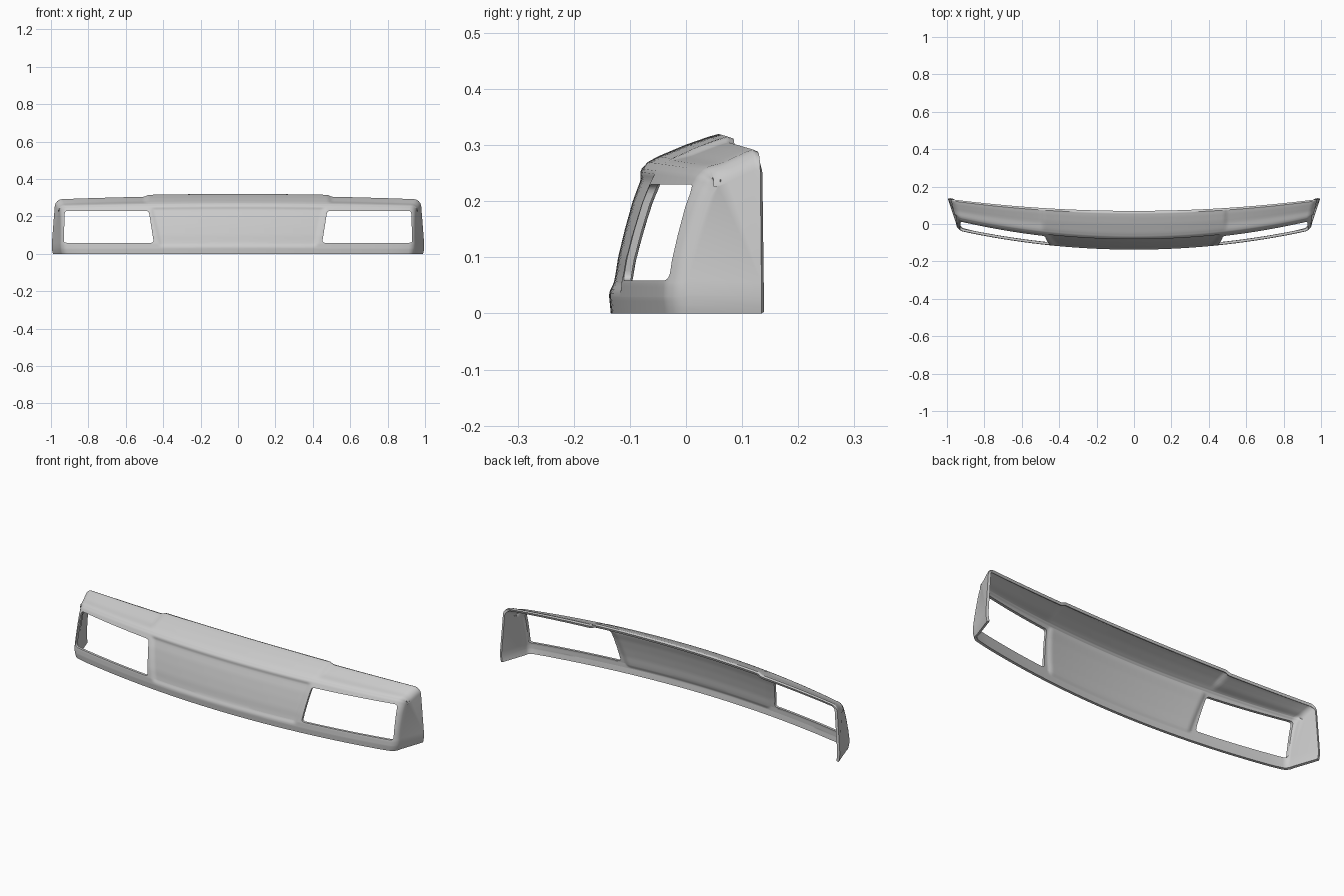
import bpy, bmesh, math
from mathutils import Vector

if "Cube" in bpy.data.objects:
    bpy.data.objects.remove(bpy.data.objects["Cube"])


def ramp(v, a, b):
    t = max(0.0, min(1.0, (v - a) / (b - a)))
    return t * t * (3 - 2 * t)


# Centre section: up the front face, then back over the top (y, z)
PROFILE = [(-.134, 0), (-.137, .03), (-.136, .055), (-.129, .10), (-.117, .15),
           (-.103, .2), (-.09, .235), (-.079, .258), (-.068, .27), (-.05, .28),
           (0, .301), (.04, .315), (.058, .32), (.07, .316)]
rows = []
for (y0, z0), (y1, z1) in zip(PROFILE, PROFILE[1:]):
    rows += [(y0 + (y1 - y0) * i / 4, z0 + (z1 - z0) * i / 4) for i in range(4)]
rows.append(PROFILE[-1])

# Columns from the centre to the end, then round the corner (fraction, angle)
R = 0.035
cols = [(i * .04, 0) for i in range(10)] + [(.37 + i * .01, 0) for i in range(18)]
cols += [(.58 + i * .04, 0) for i in range(9)]
cols += [(1, math.radians(a)) for a in range(0, 91, 15)]


def end_x(y, z):
    return .955 + .27 * (y + .03) - .06 * z


def shell_point(y, z, s, ang):
    k = .115 - .05 * max(0, min(1, (y + .07) / .14))
    x = s * .96
    for _ in range(3):
        yy = y + k * x * x
        x = s * end_x(yy, z)
        if s == 1:
            x -= R * (1 - math.sin(ang))
    yy = y + k * x * x
    zz = z - z / .32 * .02 * x * x
    # raised centre of the top, recessed centre of the front
    zz -= .010 * ramp(z, .27, .30) * ramp(x, .475, .505)
    edge = .39 + .055 * z / .23
    yy += .008 * (1 - ramp(x, edge, edge + .025)) * ramp(z, .035, .06) * (1 - ramp(z, .235, .255))
    # rounding towards the side
    d = R * (1 - math.cos(ang)) if s == 1 else 0
    turn = max(0, min(1, (y + .095) / .045)) * math.pi / 2
    return Vector((x, yy + d * math.cos(turn), zz - d * math.sin(turn)))


# Shell half
bm = bmesh.new()
grid = [[bm.verts.new(shell_point(y, z, s, a)) for y, z in rows] for s, a in cols]
for c0, c1 in zip(grid, grid[1:]):
    for j in range(len(rows) - 1):
        bm.faces.new((c0[j], c1[j], c1[j + 1], c0[j + 1]))
# Side panel
back = bm.verts.new((end_x(.135, 0), .135, 0))
bm.faces.new([back] + grid[-1][::-1])
for h in (.012, .03, .055):
    bmesh.ops.bisect_plane(bm, geom=bm.verts[:] + bm.edges[:] + bm.faces[:], dist=1e-4,
                           plane_co=(0, 0, h), plane_no=(0, 0, 1))
# Lower edge of the side tucks in
for v in bm.verts:
    if v.co.x > .9 and v.co.z < .055:
        v.co.x -= .010 * (1 - v.co.z / .055) ** 2
bmesh.ops.recalc_face_normals(bm, faces=bm.faces[:])
front = min(bm.faces, key=lambda f: f.calc_center_median().y)
if front.normal.y > 0:
    bmesh.ops.reverse_faces(bm, faces=bm.faces[:])
mesh = bpy.data.meshes.new("front_panel")
bm.to_mesh(mesh)
bm.free()
panel = bpy.data.objects.new("front_panel", mesh)
bpy.context.collection.objects.link(panel)


# Lamp opening cutters, one rounded prism per side
def rounded(pts, r, n=5):
    out = []
    for i, p in enumerate(pts):
        p = Vector(p)
        a = p + (Vector(pts[i - 1]) - p).normalized() * r
        b = p + (Vector(pts[(i + 1) % len(pts)]) - p).normalized() * r
        for j in range(n + 1):
            t = j / n
            out.append(a * (1 - t) ** 2 + p * 2 * t * (1 - t) + b * t * t)
    return out


outline = rounded([(.45, .059), (.932, .059), (.926, .23), (.477, .23)], .016)
bm = bmesh.new()
for side in (1, -1):
    f = bm.faces.new([bm.verts.new((side * p.x, -.3, p.y)) for p in outline])
    ext = bmesh.ops.extrude_face_region(bm, geom=[f], use_keep_orig=True)
    for v in ext["geom"]:
        if isinstance(v, bmesh.types.BMVert):
            v.co.y = .06
bmesh.ops.recalc_face_normals(bm, faces=bm.faces[:])
cm = bpy.data.meshes.new("lamp_opening_cutter")
bm.to_mesh(cm)
bm.free()
cutter = bpy.data.objects.new("lamp_opening_cutter", cm)
cutter.hide_render = True
bpy.context.collection.objects.link(cutter)

# Mirror, give thickness, cut the openings
m = panel.modifiers.new("Mirror", 'MIRROR')
m.use_clip = True
m = panel.modifiers.new("Thickness", 'SOLIDIFY')
m.thickness = .013
m.offset = -1
m = panel.modifiers.new("Openings", 'BOOLEAN')
m.operation = 'DIFFERENCE'
m.solver = 'EXACT'
m.object = cutter

bpy.context.view_layer.objects.active = panel
panel.select_set(True)
bpy.ops.object.convert(target='MESH')
bpy.data.objects.remove(cutter)
bpy.ops.object.shade_smooth_by_angle(angle=math.radians(35))
